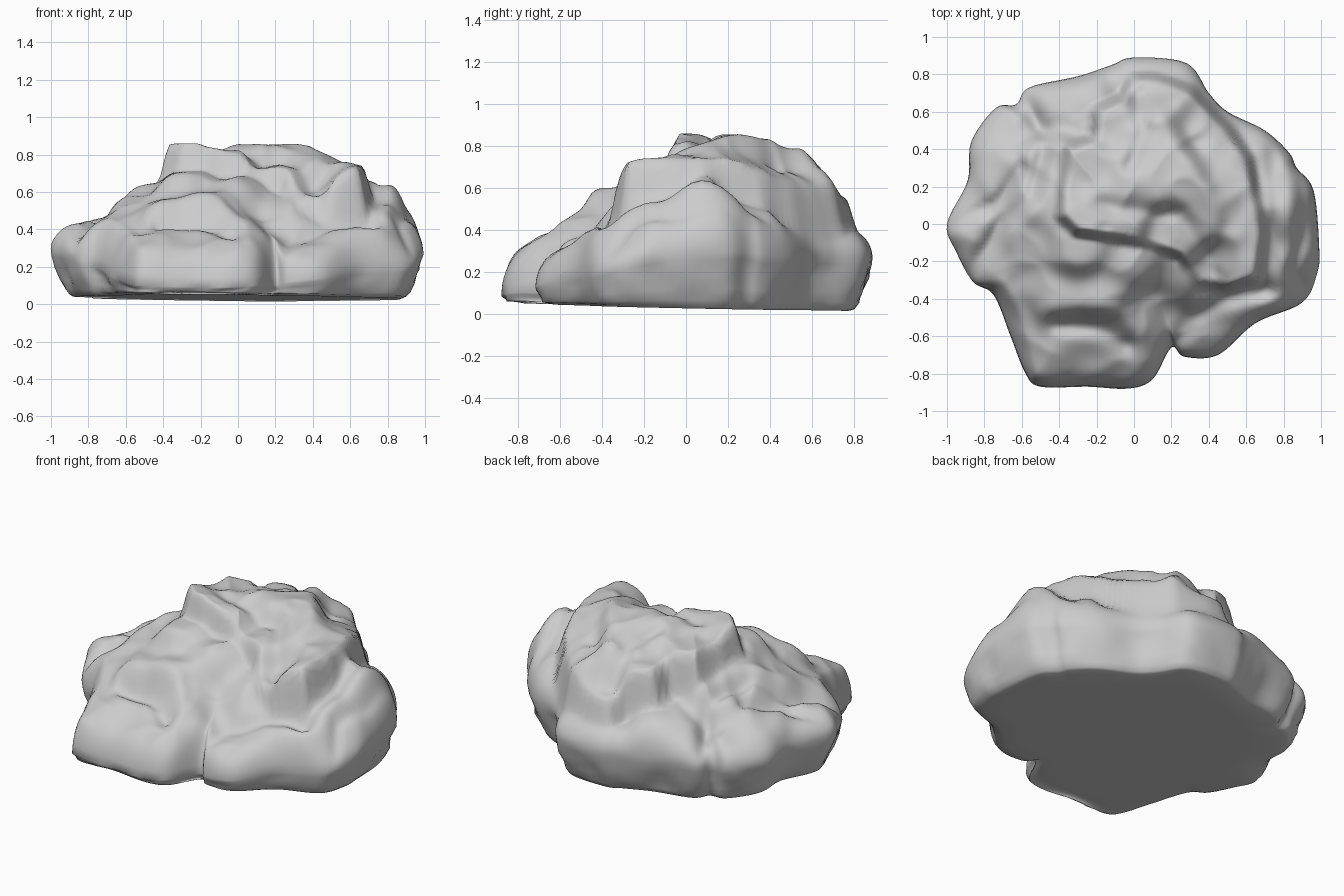
import bpy, bmesh, math
from mathutils import Vector, noise

if "Cube" in bpy.data.objects:
    bpy.data.objects.remove(bpy.data.objects["Cube"])

# Footprint seen from above: x, y and the height where the wall bulges most
OUTLINE = [(.99, -.12, .28), (.96, .18, .3), (.87, .3, .3), (.83, .38, .28), (.7, .5, .28), (.5, .6, .28),
           (.4, .7, .28), (.28, .86, .27), (0, .89, .27), (-.12, .85, .27), (-.3, .79, .28), (-.56, .73, .27),
           (-.63, .64, .25), (-.74, .62, .26), (-.87, .44, .26), (-.89, .23, .28), (-1, 0, .3),
           (-.95, -.15, .28), (-.86, -.31, .25), (-.75, -.38, .2), (-.66, -.6, .14), (-.58, -.8, .1),
           (-.5, -.87, .1), (-.25, -.87, .09), (-.03, -.88, .09), (.1, -.83, .1), (.2, -.66, .1),
           (.27, -.71, .12), (.45, -.7, .14), (.65, -.53, .18), (.9, -.42, .2), (.98, -.26, .25)]

# Upper slab outline
CAP = [(-.38, .05), (-.37, .2), (-.34, .4), (-.2, .45), (-.19, .6), (-.05, .67), (0, .77), (.1, .78),
       (.3, .71), (.5, .5), (.6, .35), (.68, -.05), (.65, -.28), (.5, -.33), (.36, -.3), (.25, -.16),
       (.1, -.1), (-.1, -.06), (-.3, -.03)]
CAP_Z = [(-.28, .02, .86), (-.08, .04, .82), (-.25, .32, .79), (0, .2, .85), (.2, .25, .85), (.35, .15, .84),
         (.1, .42, .82), (.12, .74, .58), (.15, .57, .77), (.35, .55, .68), (.5, .3, .75), (.62, 0, .74),
         (.6, -.24, .74), (.42, -.26, .6), (.2, -.08, .72), (-.12, .55, .72), (.55, .4, .65), (.3, .0, .77)]

# Heights of the lower slopes
SLOPE_Z = [(-.3, -.12, .71), (0, -.18, .68), (.25, -.28, .57), (.42, -.42, .45), (.62, -.42, .47), (.76, -.1, .55),
           (.84, .04, .74), (.83, .2, .64), (.82, -.2, .56), (.95, 0, .46), (.93, -.3, .36), (.74, .32, .52),
           (.4, -.6, .3), (.55, -.55, .38), (.2, -.48, .36), (.25, .8, .42), (.55, .55, .45), (0, .82, .42),
           (-.3, .65, .5), (-.5, .65, .44), (-.45, .3, .62), (-.45, .08, .66), (-.55, -.1, .56), (-.7, .3, .5),
           (-.8, .45, .43), (-.68, .55, .41), (-.85, .1, .45), (-.92, -.05, .45), (-.8, -.2, .44), (-.6, -.3, .5),
           (-.6, -.5, .4), (-.54, -.7, .38), (-.4, -.38, .56), (-.15, -.36, .6), (-.35, -.6, .41), (-.15, -.6, .42),
           (-.3, -.76, .34), (-.08, -.76, .34), (.05, -.5, .48), (.07, -.68, .36)]

# Folds: path, width, height (negative is a crease)
FOLDS = [([(-.35, .14), (-.05, .08), (.25, .05), (.46, -.3)], .05, -.03),
         ([(-.02, .32), (.05, .5), (.02, .68)], .05, -.05),
         ([(.08, .68), (.25, .42), (.55, -.05)], .06, .02),
         ([(.2, .6), (.4, .3), (.5, 0)], .05, -.02),
         ([(-.6, .72), (-.47, .45), (-.55, .15), (-.7, 0), (-.9, -.3)], .05, -.07),
         ([(-.48, -.47), (-.3, -.45), (-.1, -.46), (.02, -.58), (.06, -.72)], .05, .025),
         ([(-.42, -.54), (-.2, -.56), (-.04, -.64)], .05, -.04),
         ([(.2, -.68), (.3, -.5), (.5, -.4), (.72, -.36)], .05, -.05),
         ([(.74, .4), (.77, .15), (.75, -.15), (.7, -.35)], .045, -.03),
         ([(.9, .25), (.91, -.05), (.85, -.25), (.95, -.4)], .035, -.04),
         ([(-.98, 0), (-.72, .12), (-.6, .3)], .04, -.04),
         ([(-.55, -.8), (-.6, -.5), (-.7, -.33)], .04, .03)]


def seg_dist(p, a, b):
    a, d = Vector(a), Vector(b) - Vector(a)
    t = max(0, min(1, (p - a).dot(d) / d.dot(d)))
    return (p - a - d * t).length


def field(p, pts, sigma):
    total = weight = 0
    for x, y, z in pts:
        w = math.exp(-((p.x - x) ** 2 + (p.y - y) ** 2) / (2 * sigma ** 2)) + 1e-9
        total += w * z
        weight += w
    return total / weight


def smooth(t):
    t = max(0, min(1, t))
    return t * t * (3 - 2 * t)


def cap_depth(p):
    inside, dist = False, 9
    for a, b in zip(CAP, CAP[1:] + CAP[:1]):
        dist = min(dist, seg_dist(p, a, b))
        if (a[1] > p.y) != (b[1] > p.y) and p.x < a[0] + (p.y - a[1]) * (b[0] - a[0]) / (b[1] - a[1]):
            inside = not inside
    return dist if inside else -dist


def height(x, y):
    p = Vector((x, y))
    k = smooth(cap_depth(p) / .07 + .75)
    z = field(p, SLOPE_Z, .085) * (1 - k) + field(p, CAP_Z, .08) * k
    for path, width, amount in FOLDS:
        d = min(seg_dist(p, a, b) for a, b in zip(path, path[1:]))
        z += amount * math.exp(-(d / width) ** 2)
    n = noise.noise(Vector((x * 5, y * 5, 3)))
    return min(z + .02 * (.4 - 2 * abs(n)), .86)


def catmull(a, b, c, d, t):
    return .5 * (2 * b + (c - a) * t + (2 * a - 5 * b + 4 * c - d) * t * t + (3 * b - a - 3 * c + d) * t ** 3)


# Smooth footprint loop
ctrl = [Vector(v) for v in OUTLINE]
n = len(ctrl)
rim = [catmull(ctrl[i - 1], ctrl[i], ctrl[(i + 1) % n], ctrl[(i + 2) % n], j / 6)
       for i in range(n) for j in range(6)]


def floor_z(x, y):
    return max(0, .033 - .022 * y - .008 * x)


bm = bmesh.new()
loops = []

# Underside and bulging wall
for s in (.35, .7, .88):
    loops.append([bm.verts.new((v.x * s, v.y * s, floor_z(v.x * s, v.y * s))) for v in rim])
for t in (.0, .15, .35, .6, .85):
    ring = []
    for v in rim:
        tuck = .1 * min(1, v.z / .28) * (1 - t) ** 2
        bump = noise.noise(Vector((v.x * 4, v.y * 4, t * 2)))
        f = 1 - tuck - .06 * abs(bump) * math.sin(math.pi * t)
        z0 = floor_z(v.x, v.y)
        ring.append(bm.verts.new((v.x * f, v.y * f, z0 + .01 * (t == 0) + (v.z - z0) * t)))
    loops.append(ring)

# Folded top surface, rings closer together near the rim
RINGS = 56
for i in range(RINGS):
    s = 1 - (i / RINGS) ** 1.3
    ring = []
    for v in rim:
        x, y = v.x * s, v.y * s
        k = max(0, 1 - s ** 11) ** .55
        ring.append(bm.verts.new((x, y, v.z + (height(x, y) - v.z) * k)))
    loops.append(ring)

m = len(rim)
for lo, hi in zip(loops, loops[1:]):
    for i in range(m):
        j = (i + 1) % m
        bm.faces.new((lo[i], lo[j], hi[j], hi[i]))
bottom = bm.verts.new((0, 0, floor_z(0, 0)))
peak = bm.verts.new((0, 0, height(0, 0)))
for i in range(m):
    j = (i + 1) % m
    bm.faces.new((bottom, loops[0][j], loops[0][i]))
    bm.faces.new((peak, loops[-1][i], loops[-1][j]))
bmesh.ops.recalc_face_normals(bm, faces=bm.faces)

mesh = bpy.data.meshes.new("boulder")
bm.to_mesh(mesh)
bm.free()
boulder = bpy.data.objects.new("boulder", mesh)
bpy.context.collection.objects.link(boulder)
for poly in mesh.polygons:
    poly.use_smooth = True
